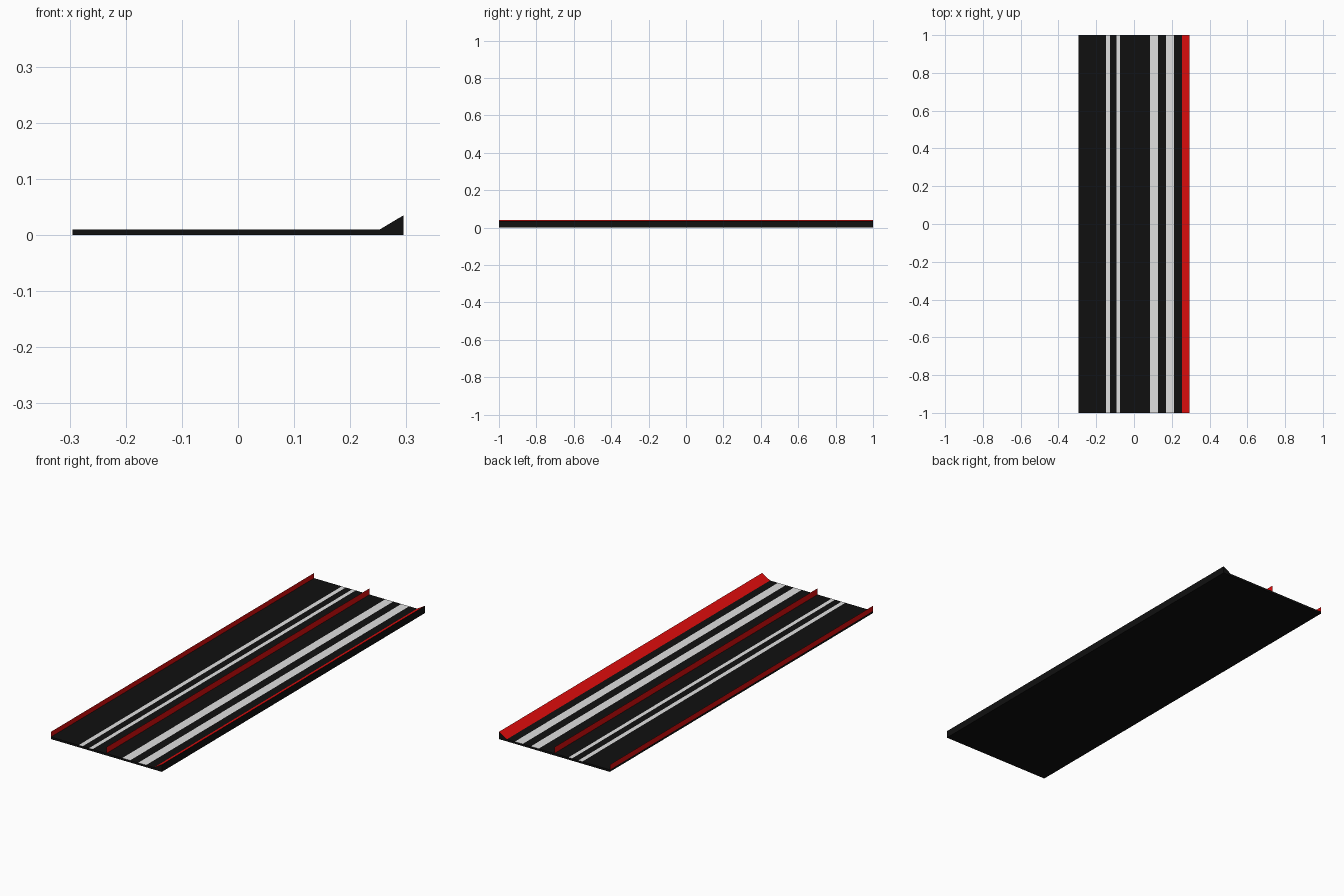
import bpy
import bmesh

cube = bpy.data.objects.get("Cube")
if cube:
    bpy.data.objects.remove(cube, do_unlink=True)


def material(name, rgb):
    m = bpy.data.materials.new(name)
    m.use_nodes = True
    m.diffuse_color = (*rgb, 1)
    bsdf = next(n for n in m.node_tree.nodes if n.type == 'BSDF_PRINCIPLED')
    bsdf.inputs["Base Color"].default_value = (*rgb, 1)
    return m


BLACK = material("matte black", (0.005, 0.005, 0.005))
WHITE = material("stripe white", (0.75, 0.75, 0.75))
RED = material("bright red", (0.75, 0.004, 0.004))

HALF_W, HALF_L, DECK = 0.295, 1.0, 0.01
RAMP_X, RAMP_TOP = 0.253, 0.035
STRIPES = [(-0.148, -0.127), (-0.093, -0.074), (0.084, 0.126), (0.169, 0.211)]


def add_object(name, bm, mats):
    mesh = bpy.data.meshes.new(name)
    bm.to_mesh(mesh)
    bm.free()
    for m in mats:
        mesh.materials.append(m)
    ob = bpy.data.objects.new(name, mesh)
    bpy.context.collection.objects.link(ob)
    return ob


# Deck: cross-section with an edge ramp, extruded along its length
def build_deck():
    bm = bmesh.new()
    edges = [x for s in STRIPES for x in s]
    profile = [(-HALF_W, 0), (HALF_W, 0), (HALF_W, RAMP_TOP), (RAMP_X, DECK)]
    profile += [(x, DECK) for x in reversed(edges)] + [(-HALF_W, DECK)]
    cap = bm.faces.new([bm.verts.new((x, -HALF_L, z)) for x, z in profile])
    ext = bmesh.ops.extrude_face_region(bm, geom=[cap], use_keep_orig=True)
    moved = [v for v in ext["geom"] if isinstance(v, bmesh.types.BMVert)]
    bmesh.ops.translate(bm, verts=moved, vec=(0, 2 * HALF_L, 0))
    bmesh.ops.recalc_face_normals(bm, faces=bm.faces)
    # Painted strips and red ramp, chosen by direction and position
    for f in bm.faces:
        if f.normal.z > 0.5:
            x = f.calc_center_median().x
            if x > RAMP_X:
                f.material_index = 2
            elif any(a < x < b for a, b in STRIPES):
                f.material_index = 1
    return add_object("striped_deck", bm, [BLACK, WHITE, RED])


# Thin upright fins along the deck
def build_fin(name, x, top):
    bm = bmesh.new()
    bm.faces.new([bm.verts.new((x, y, z)) for y, z in
                  ((-HALF_L, DECK), (-HALF_L, top), (HALF_L, top), (HALF_L, DECK))])
    return add_object(name, bm, [RED])


build_deck()
build_fin("centre_fin", 0, 0.04)
build_fin("right_edge_fin", -HALF_W, RAMP_TOP)
